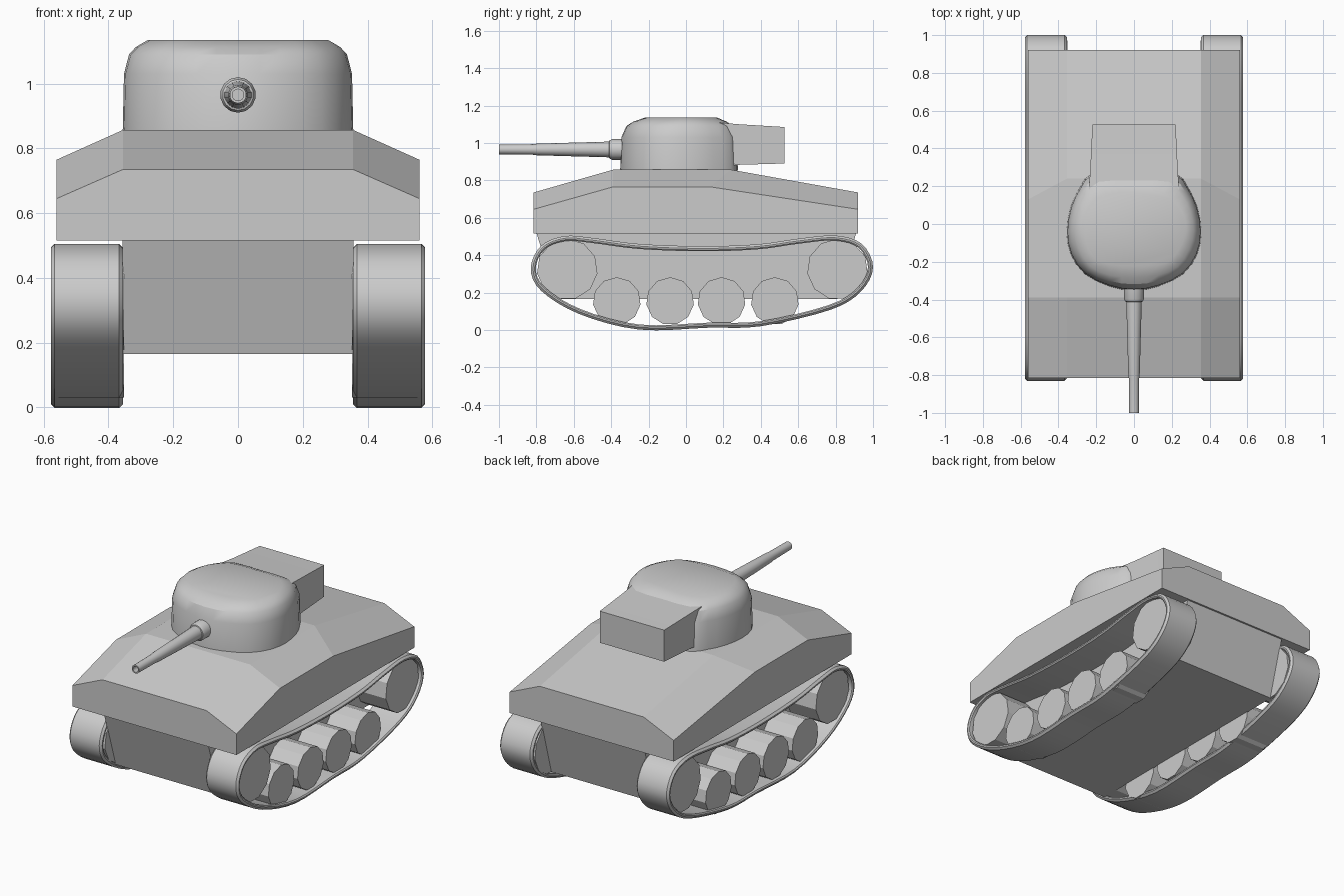
import bpy, bmesh, math
from mathutils import Vector

if "Cube" in bpy.data.objects:
    bpy.data.objects.remove(bpy.data.objects["Cube"])

grey = bpy.data.materials.new("plain grey")
grey.diffuse_color = (0.6, 0.6, 0.6, 1)
grey.use_nodes = True
grey.node_tree.nodes["Principled BSDF"].inputs["Base Color"].default_value = grey.diffuse_color


def finish(name, bm, smooth=None):
    bmesh.ops.recalc_face_normals(bm, faces=bm.faces)
    me = bpy.data.meshes.new(name)
    bm.to_mesh(me)
    bm.free()
    ob = bpy.data.objects.new(name, me)
    bpy.context.collection.objects.link(ob)
    me.materials.append(grey)
    if smooth:
        bpy.ops.object.select_all(action='DESELECT')
        ob.select_set(True)
        bpy.context.view_layer.objects.active = ob
        bpy.ops.object.shade_smooth_by_angle(angle=math.radians(smooth))
    return ob


def loft(rings, closed=False):
    """Skin a list of equal point rings; cap the ends unless closed."""
    bm = bmesh.new()
    vs = [[bm.verts.new(p) for p in r] for r in rings]
    n = len(vs[0])
    pairs = list(zip(vs, vs[1:])) + ([(vs[-1], vs[0])] if closed else [])
    for a, b in pairs:
        for i in range(n):
            j = (i + 1) % n
            bm.faces.new((a[i], a[j], b[j], b[i]))
    if not closed:
        bm.faces.new(vs[0])
        bm.faces.new(vs[-1])
    return bm


def spline(pts, steps):
    """Closed Catmull-Rom curve through 2D points."""
    out, n = [], len(pts)
    for i in range(n):
        a, b, c, d = (Vector(pts[(i + k) % n]) for k in (-1, 0, 1, 2))
        for s in range(steps):
            t = s / steps
            out.append(0.5 * (2 * b + (c - a) * t + (2 * a - 5 * b + 4 * c - d) * t * t
                              + (3 * b - a - 3 * c + d) * t ** 3))
    return out


# Upper hull: sections given as edge y, edge z, middle y, middle z
stations = [(-.815, .645, -.815, .735), (-.39, .765, -.39, .857),
            (.13, .765, .24, .857), (.92, .645, .92, .735)]
finish("upper_hull", loft([[(-.56, ye, .515), (-.56, ye, ze), (-.355, ym, zm),
                            (.355, ym, zm), (.56, ye, ze), (.56, ye, .515)]
                           for ye, ze, ym, zm in stations]))

# Lower hull: side profile extruded across
side = [(-.8, .52), (-.69, .165), (.81, .165), (.91, .52)]
finish("lower_hull", loft([[(x, y, z) for y, z in side] for x in (-.356, .356)]))

# Turret body: base outline blending into the flat roof outline
base = [(0, -.352), (.13, -.33), (.26, -.265), (.335, -.16), (.356, -.04),
        (.335, .09), (.285, .195), (.215, .27), (0, .275)]
roof = [(0, -.22), (.13, -.215), (.2, -.19), (.25, -.11), (.278, -.03),
        (.265, .04), (.23, .1), (.15, .16), (0, .165)]


def outline(half):
    return spline(half + [(-x, y) for x, y in half[-2:0:-1]], 2)


b, r = outline(base), outline(roof)
levels = [(.853, 0), (1.03, .05), (1.09, .25), (1.113, .52), (1.135, 1)]
finish("turret", loft([[(*p.lerp(q, t), z) for p, q in zip(b, r)] for z, t in levels]), 32)

# Turret bustle: tapered box with rounded edges
bm = loft([[(-w, y, lo), (w, y, lo), (w, y, hi), (-w, y, hi)]
           for y, w, lo, hi in ((.1, .245, .86, 1.115), (.28, .232, .883, 1.1), (.527, .22, .89, 1.085))])
edges = [e for e in bm.edges if e.calc_face_angle(0) > .8]
bmesh.ops.bevel(bm, geom=edges, offset=.042, segments=2, profile=.5, affect='EDGES')
finish("turret_bustle", bm, 40)


def around(radius, y, z, n=14):
    return [(radius * math.sin(2 * math.pi * i / n), y, z + radius * math.cos(2 * math.pi * i / n))
            for i in range(n)]


# Gun barrel with collar and hollow muzzle
gun = [(.055, -.3), (.055, -.395), (.048, -.41), (.042, -.412), (.031, -.8),
       (.028, -.82), (.026, -1), (.018, -1), (.018, -.93)]
finish("gun_barrel", loft([around(rad, y, .965) for rad, y in gun]), 35)

# Tracks: rounded belt section swept around the loop
path = [(-.83, .33), (-.775, .45), (-.65, .502), (-.5, .492), (-.25, .46), (.08, .448),
        (.38, .458), (.6, .488), (.8, .505), (.94, .46), (1, .335), (.935, .205),
        (.77, .107), (.4, .02), (.12, .012), (-.25, .002), (-.57, .085), (-.775, .21)]
loop = spline(path, 4)
section = [(.355, .012), (.367, 0), (.566, 0), (.578, .012), (.578, .02),
           (.572, .027), (.361, .027), (.355, .02)]
wheels = [(-.635, .325, .163), (.81, .325, .163)] + [(y, .154, .128) for y in (-.37, -.085, .19, .475)]
for s, tag in ((-1, "left"), (1, "right")):
    rings = []
    for i, p in enumerate(loop):
        t = (loop[(i + 1) % len(loop)] - loop[i - 1]).normalized()
        inward = Vector((t.y, -t.x))
        rings.append([(s * x, *(p + inward * d)) for x, d in section])
    finish(tag + "_track", loft(rings, True), 35)

    # Flat-sided wheels inside each track
    for k, (y, z, rad) in enumerate(wheels):
        ring = [(y + rad * math.sin(2 * math.pi * i / 11), z + rad * math.cos(2 * math.pi * i / 11))
                for i in range(11)]
        finish(f"{tag}_wheel_{k + 1}", loft([[(s * x, *q) for q in ring] for x in (.352, .555)]))
